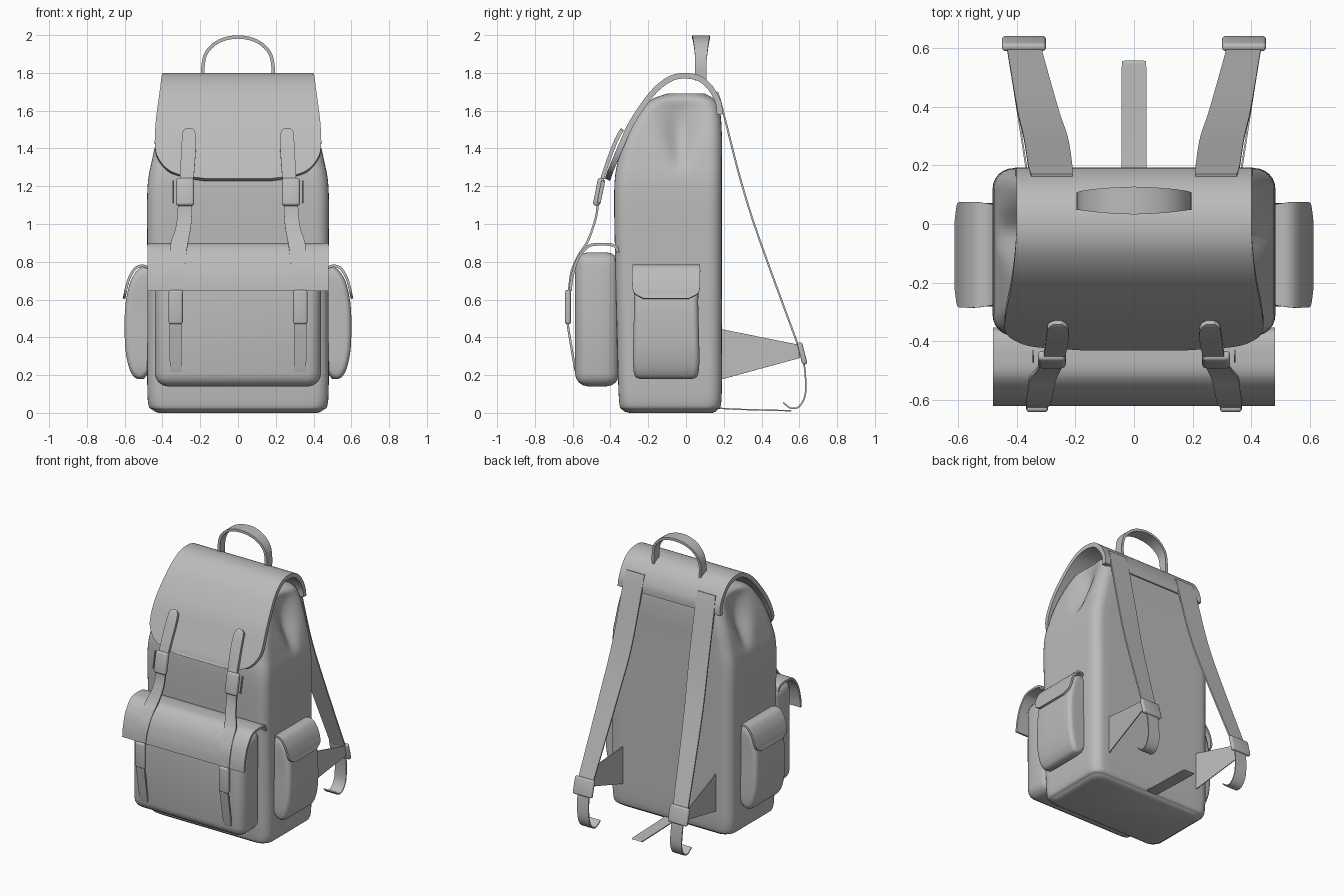
import bpy, bmesh, math
from mathutils import Vector, Matrix

cube = bpy.data.objects.get("Cube")
if cube:
    bpy.data.objects.remove(cube, do_unlink=True)

canvas = bpy.data.materials.new("grey canvas")
canvas.use_nodes = True
canvas.diffuse_color = (0.5, 0.5, 0.5, 1)
canvas.node_tree.nodes["Principled BSDF"].inputs["Base Color"].default_value = (0.5, 0.5, 0.5, 1)


def finish(name, bm, mirror=False, thick=0):
    """Turn a bmesh into a smooth object, optionally thickened and mirrored."""
    bmesh.ops.recalc_face_normals(bm, faces=bm.faces)
    mesh = bpy.data.meshes.new(name)
    bm.to_mesh(mesh)
    bm.free()
    mesh.materials.append(canvas)
    ob = bpy.data.objects.new(name, mesh)
    bpy.context.collection.objects.link(ob)
    if thick:
        mod = ob.modifiers.new("thickness", 'SOLIDIFY')
        mod.thickness, mod.offset = thick, 0
    if mirror:
        mod = ob.modifiers.new("mirror", 'MIRROR')
        mod.use_mirror_merge = False
    bpy.ops.object.select_all(action='DESELECT')
    ob.select_set(True)
    bpy.context.view_layer.objects.active = ob
    bpy.ops.object.convert(target='MESH')
    bpy.ops.object.shade_smooth_by_angle(angle=math.radians(40))
    return ob


def spline(pts, steps=5):
    """Smooth curve through points of any dimension."""
    p = [pts[0]] + list(pts) + [pts[-1]]
    out = []
    for i in range(1, len(p) - 2):
        for s in range(steps):
            t = s / steps
            out.append([0.5 * (2 * b + (c - a) * t + (2 * a - 5 * b + 4 * c - d) * t * t
                               + (3 * b - a - 3 * c + d) * t ** 3)
                        for a, b, c, d in zip(*p[i - 1:i + 3])])
    return out + [list(pts[-1])]


def ribbon(name, pts, axis, thick, mirror=False, steps=5, cols=8):
    """Band along points (x, y, z, half width), wide along the axis."""
    bm = bmesh.new()
    axis = Vector(axis)
    rows = [[bm.verts.new(Vector(q[:3]) + axis * q[3] * (2 * c / cols - 1)) for c in range(cols + 1)]
            for q in spline(pts, steps)]
    for a, b in zip(rows, rows[1:]):
        for c in range(cols):
            bm.faces.new((a[c], a[c + 1], b[c + 1], b[c]))
    return finish(name, bm, mirror, thick)


def ring(x0, x1, y0, y1, z, r, arc=6, side=14):
    """Rounded rectangle outline with subdivided sides."""
    corners = [(x1 - r, y1 - r), (x0 + r, y1 - r), (x0 + r, y0 + r), (x1 - r, y0 + r)]
    arcs = []
    for k, (cx, cy) in enumerate(corners):
        arcs.append([Vector((cx + r * math.cos((k + i / arc) * math.pi / 2),
                             cy + r * math.sin((k + i / arc) * math.pi / 2), z)) for i in range(arc + 1)])
    out = []
    for k in range(4):
        out += arcs[k]
        end, start = arcs[k][-1], arcs[(k + 1) % 4][0]
        out += [end.lerp(start, i / side) for i in range(1, side)]
    return out


def loft(name, rings, mirror=False, shape=None):
    bm = bmesh.new()
    loops = [[bm.verts.new(shape(v) if shape else v) for v in r] for r in rings]
    n = len(loops[0])
    for a, b in zip(loops, loops[1:]):
        for i in range(n):
            bm.faces.new((a[i], a[(i + 1) % n], b[(i + 1) % n], b[i]))
    bm.faces.new(loops[0])
    bm.faces.new(loops[-1])
    return finish(name, bm, mirror)


def box(name, centre, size, bevel, tilt=0, mirror=False):
    """Rounded box, tilted about x."""
    bm = bmesh.new()
    bmesh.ops.create_cube(bm, size=1)
    bmesh.ops.scale(bm, vec=size, verts=bm.verts)
    bmesh.ops.bevel(bm, geom=bm.edges[:], offset=bevel, segments=4, profile=0.5, affect='EDGES')
    bmesh.ops.transform(bm, matrix=Matrix.Translation(centre) @ Matrix.Rotation(tilt, 4, 'X'), verts=bm.verts)
    return finish(name, bm, mirror)


X, Y, Z = (1, 0, 0), (0, 1, 0), (0, 0, 1)


# Main bag, with a folded dent high on each side
def dent(v):
    w = (v.z - 1.27) / 0.43
    if abs(v.x) > 0.25 and 0 < w < 1:
        depth = 0.06 * math.sin(math.pi * w) * math.exp(-((v.y + 0.03) / (0.03 + 0.09 * w)) ** 2)
        v.x -= math.copysign(depth, v.x)
    return v


body = [(0, .42, -.30, .14), (.015, .45, -.335, .165), (.07, .478, -.355, .188), (.4, .48, -.365, .19),
        (.8, .48, -.375, .19), (1.18, .48, -.38, .19), (1.34, .455, -.36, .19), (1.47, .425, -.325, .19),
        (1.6, .39, -.25, .18), (1.66, .37, -.18, .15), (1.69, .32, -.1, .1)]
loft("main_bag", [ring(-h, h, f, b, z, 0.07) for z, h, f, b in spline(body)], shape=dent)

# Top flap with rounded front corners
ribbon("top_flap", [(0, .178, 1.58, .405), (0, .172, 1.64, .40), (0, .13, 1.72, .40), (0, .07, 1.77, .40),
                    (0, -.01, 1.785, .40), (0, -.09, 1.765, .405), (0, -.18, 1.69, .415),
                    (0, -.285, 1.54, .435), (0, -.345, 1.41, .44), (0, -.375, 1.34, .42),
                    (0, -.40, 1.28, .365), (0, -.41, 1.25, .28), (0, -.417, 1.235, .18)], X, .03, cols=16)

# Carry handle
ribbon("carry_handle", [(-.185, .078, 1.76, .03), (-.185, .078, 1.84, .03), (-.165, .08, 1.91, .034),
                        (-.1, .08, 1.968, .042), (0, .08, 1.99, .047), (.1, .08, 1.968, .042),
                        (.165, .08, 1.91, .034), (.185, .078, 1.84, .03), (.185, .078, 1.76, .03)], Y, .018)

# Front pocket and its flap
box("front_pocket", (0, -.47, .495), (.88, .235, .71), .07)
ribbon("front_pocket_flap", [(0, -.36, .85), (0, -.38, .885), (0, -.45, .893), (0, -.52, .88),
                             (0, -.575, .81), (0, -.603, .72), (0, -.612, .64)] and
       [(0, y, z, .48) for y, z in ((-.36, .85), (-.38, .885), (-.45, .893), (-.52, .88),
                                    (-.575, .81), (-.603, .72), (-.612, .645))], X, .015)

# Side pockets and their flaps
pocket = [(.18, .53, .14), (.195, .555, .165), (.25, .58, .175), (.36, .598, .175), (.55, .598, .17),
          (.68, .575, .17), (.74, .545, .165), (.77, .515, .15)]
loft("side_pocket", [ring(.45 + max(0, .24 - z) * .8, x, -.105 - d, -.105 + d, z, .03, side=4)
                     for z, x, d in spline(pocket)], mirror=True)
ribbon("side_pocket_flap", [(.46, -.105, .76, .165), (.5, -.105, .778, .175), (.54, -.105, .768, .18),
                            (.573, -.105, .72, .18), (.592, -.105, .66, .178), (.598, -.105, .63, .165),
                            (.604, -.105, .605, .12)], Y, .014, mirror=True)

# Closing straps and buckles on the front
ribbon("flap_tab", [(.26, -.335, 1.5, .012), (.26, -.348, 1.485, .032), (.26, -.375, 1.43, .038),
                    (.265, -.41, 1.34, .038), (.27, -.44, 1.25, .036), (.275, -.46, 1.18, .034)],
       X, .02, mirror=True)
ribbon("upper_strap", [(.28, -.465, 1.16, .038), (.282, -.472, 1.06, .038), (.29, -.493, .98, .04),
                       (.31, -.525, .9, .045), (.318, -.565, .84, .044), (.325, -.605, .75, .042),
                       (.33, -.62, .64, .036)], X, .012, mirror=True)
ribbon("lower_strap", [(.33, -.622, .65, .036), (.33, -.628, .5, .034), (.33, -.612, .38, .032),
                       (.33, -.59, .25, .031), (.33, -.575, .19, .028)], X, .012, mirror=True)
box("upper_buckle", (.28, -.462, 1.17), (.095, .036, .15), .014, -.2, mirror=True)
box("lower_buckle", (.33, -.625, .56), (.075, .032, .18), .012, 0, mirror=True)
box("upper_buckle_pin", (.343, -.45, 1.17), (.006, .02, .12), .002, -.2, mirror=True)
box("lower_buckle_pin", (.362, -.62, .565), (.006, .02, .13), .002, 0, mirror=True)

# Shoulder straps with anchors, buckles and curled ends
ribbon("shoulder_strap", [(.28, .165, 1.7, .07), (.285, .195, 1.6, .075), (.3, .29, 1.23, .075),
                          (.328, .39, .915, .07), (.375, .6, .34, .058)], X, .01, mirror=True)
ribbon("strap_anchor", [(.365, .18, .31, .135), (.43, .6, .325, .035)], Z, .006, mirror=True, steps=3)
box("strap_buckle", (.375, .615, .315), (.15, .028, .12), .012, .25, mirror=True)
ribbon("strap_tail", [(.375, .61, .34, .045), (.37, .63, .22, .045), (.365, .632, .1, .045),
                      (.362, .6, .035, .045), (.36, .555, .025, .045), (.36, .515, .055, .045)],
       X, .008, mirror=True)

# Loose strap under the back edge
ribbon("bottom_strap", [(0, .13, .03, .042), (0, .25, .02, .042), (0, .53, .012, .042), (0, .54, .012, .036)],
       X, .007)
